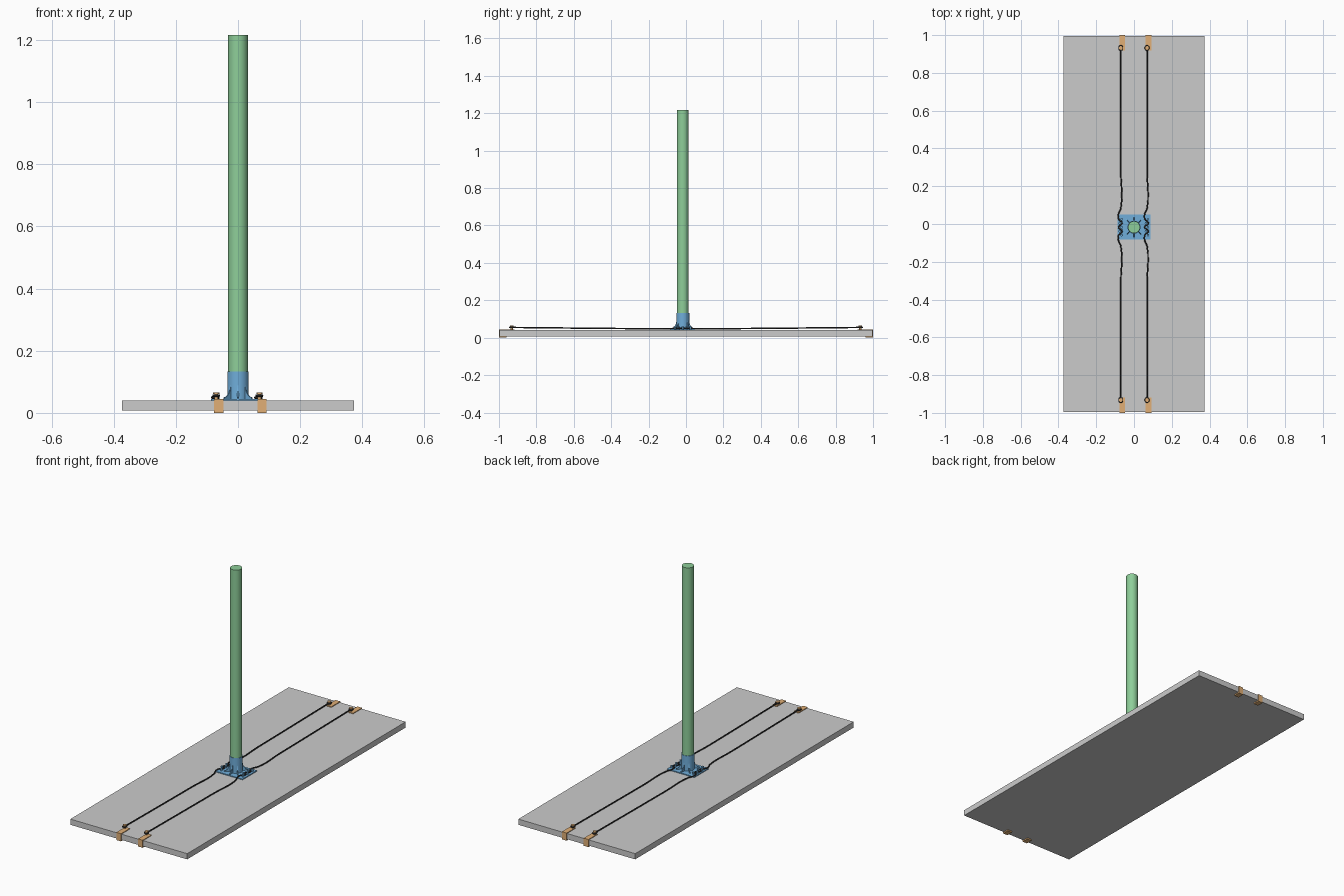
import bpy, bmesh, math
from mathutils import Vector

if "Cube" in bpy.data.objects:
    bpy.data.objects.remove(bpy.data.objects["Cube"])

def material(name, rgb):
    m = bpy.data.materials.new(name)
    m.diffuse_color = (*rgb, 1)
    m.use_nodes = True
    m.node_tree.nodes["Principled BSDF"].inputs["Base Color"].default_value = m.diffuse_color
    return m

BLUE = material("blue", (0.16, 0.42, 0.70))
GREEN = material("green", (0.27, 0.62, 0.32))
ORANGE = material("orange", (0.75, 0.43, 0.18))
DARK = material("dark", (0.03, 0.03, 0.03))
PY = -0.017  # pole and base centre in y

def finish(ob, name, mat=None, smooth=False):
    ob.name = name
    if mat:
        ob.data.materials.append(mat)
    if smooth:
        bpy.context.view_layer.objects.active = ob
        for o in bpy.context.selected_objects:
            o.select_set(False)
        ob.select_set(True)
        bpy.ops.object.shade_smooth_by_angle(angle=math.radians(35))
    return ob

def box(name, x0, x1, y0, y1, z0, z1, mat=None):
    bpy.ops.mesh.primitive_cube_add(size=1, location=((x0+x1)/2, (y0+y1)/2, (z0+z1)/2))
    ob = bpy.context.object
    ob.scale = (x1-x0, y1-y0, z1-z0)
    bpy.ops.object.transform_apply(location=False, rotation=False, scale=True)
    return finish(ob, name, mat)

def cyl(name, x, y, r, z0, z1, mat, n=32):
    bpy.ops.mesh.primitive_cylinder_add(vertices=n, radius=r, depth=z1-z0, location=(x, y, (z0+z1)/2))
    return finish(bpy.context.object, name, mat, True)

def prism(name, profile, thick, mat):
    """Extrude a (y, z) profile along x, centred on x = 0."""
    bm = bmesh.new()
    face = bm.faces.new([bm.verts.new((-thick/2, y, z)) for y, z in profile])
    ext = bmesh.ops.extrude_face_region(bm, geom=[face])
    bmesh.ops.translate(bm, vec=(thick, 0, 0),
                        verts=[g for g in ext["geom"] if isinstance(g, bmesh.types.BMVert)])
    bmesh.ops.recalc_face_normals(bm, faces=bm.faces)
    me = bpy.data.meshes.new(name)
    bm.to_mesh(me)
    bm.free()
    ob = bpy.data.objects.new(name, me)
    bpy.context.collection.objects.link(ob)
    return finish(ob, name, mat)

def cord(name, pts, r, mat, cyclic=False):
    cu = bpy.data.curves.new(name, "CURVE")
    cu.dimensions = "3D"
    cu.bevel_depth, cu.bevel_resolution, cu.resolution_u = r, 2, 5
    cu.use_fill_caps = True
    sp = cu.splines.new("BEZIER")
    sp.bezier_points.add(len(pts)-1)
    for b, p in zip(sp.bezier_points, pts):
        b.co = p
        b.handle_left_type = b.handle_right_type = "AUTO"
    sp.use_cyclic_u = cyclic
    ob = bpy.data.objects.new(name, cu)
    bpy.context.collection.objects.link(ob)
    for o in bpy.context.selected_objects:
        o.select_set(False)
    ob.select_set(True)
    bpy.context.view_layer.objects.active = ob
    bpy.ops.object.convert(target="MESH")
    return finish(bpy.context.object, name, mat, True)

# board
box("board", -0.373, 0.373, -0.996, 0.996, 0.007, 0.040)

# base plate, sleeve and pole
plate = box("base_plate", -0.087, 0.087, PY-0.066, PY+0.066, 0.040, 0.045, BLUE)
cyl("pole", 0, PY, 0.0315, 0.046, 1.217, GREEN, 40)
bm = bmesh.new()
ring = [bm.verts.new((r, 0, z)) for r, z in
        [(0.032, 0.045), (0.0345, 0.045), (0.0345, 0.133), (0.032, 0.133)]]
edges = [bm.edges.new((ring[i], ring[(i+1) % 4])) for i in range(4)]
bmesh.ops.spin(bm, geom=ring + edges, cent=(0, 0, 0), axis=(0, 0, 1),
               angle=math.tau, steps=40, use_duplicate=False)
bmesh.ops.remove_doubles(bm, verts=bm.verts, dist=1e-5)
bmesh.ops.recalc_face_normals(bm, faces=bm.faces)
me = bpy.data.meshes.new("sleeve")
bm.to_mesh(me)
bm.free()
sleeve = bpy.data.objects.new("sleeve", me)
bpy.context.collection.objects.link(sleeve)
sleeve.location.y = PY
finish(sleeve, "sleeve", BLUE, True)

# concave ribs fanning out around the sleeve
curve = [(0.063 - 0.029*math.sin(t), 0.097 - 0.047*math.cos(t))
         for t in [i*math.pi/16 for i in range(9)]]
rib_profile = [(0.033, 0.045), (0.063, 0.045)] + curve + [(0.033, 0.097)]
for i, deg in enumerate((0, 45, 135, 180, 225, 315)):
    rib = prism(f"rib_{i+1}", rib_profile, 0.005, BLUE)
    rib.location.y = PY
    rib.rotation_euler.z = math.radians(deg)

for side, sx in (("left", -0.070), ("right", 0.069)):
    # pegs on the plate that the cord weaves around
    for i, (dx, dy) in enumerate([(0.005, 0.042), (-0.006, 0.021), (0.005, 0),
                                  (-0.006, -0.021), (0.005, -0.042)]):
        cyl(f"{side}_peg_{i+1}", sx+dx, PY+dy, 0.005, 0.044, 0.056, BLUE, 16)
        cyl(f"{side}_peg_cap_{i+1}", sx+dx, PY+dy, 0.0065, 0.056, 0.059, BLUE, 16)

    # cord: straight runs with a woven middle
    half = [(0, -0.012, 0.050), (0.021, 0.007, 0.050), (0.042, -0.011, 0.050),
            (0.066, -0.013, 0.049), (0.10, 0, 0.048), (0.30, 0, 0.049), (0.925, 0, 0.055)]
    path = [(sx+x, PY-y, z) for y, x, z in reversed(half[1:-1])]
    path = [(sx, -0.925, 0.055)] + path
    path += [(sx+x, PY+y, z) for y, x, z in half[:-1]] + [(sx, 0.925, 0.055)]
    cord(f"{side}_cord", path, 0.0038, DARK)

    # C-shaped edge clips with a hook post and cord loop
    cx = sx + 0.008
    for end, s in (("front", 1), ("back", -1)):
        prof = [(-1.0, 0), (-0.96, 0), (-0.96, 0.007), (-0.996, 0.007),
                (-0.996, 0.040), (-0.918, 0.040), (-0.918, 0.044), (-1.0, 0.044)]
        clip = prism(f"{end}_{side}_clip", [(y*s, z) for y, z in prof], 0.030, ORANGE)
        clip.location.x = cx
        hy = -0.932*s
        cyl(f"{end}_{side}_hook_post", sx, hy, 0.006, 0.043, 0.060, ORANGE, 16)
        cyl(f"{end}_{side}_hook_cap", sx, hy, 0.010, 0.060, 0.065, ORANGE, 16)
        loop = [(sx + 0.009*math.cos(a), hy + 0.012*math.sin(a), 0.055)
                for a in [k*math.tau/8 for k in range(8)]]
        cord(f"{end}_{side}_cord_loop", loop, 0.0038, DARK, True)
